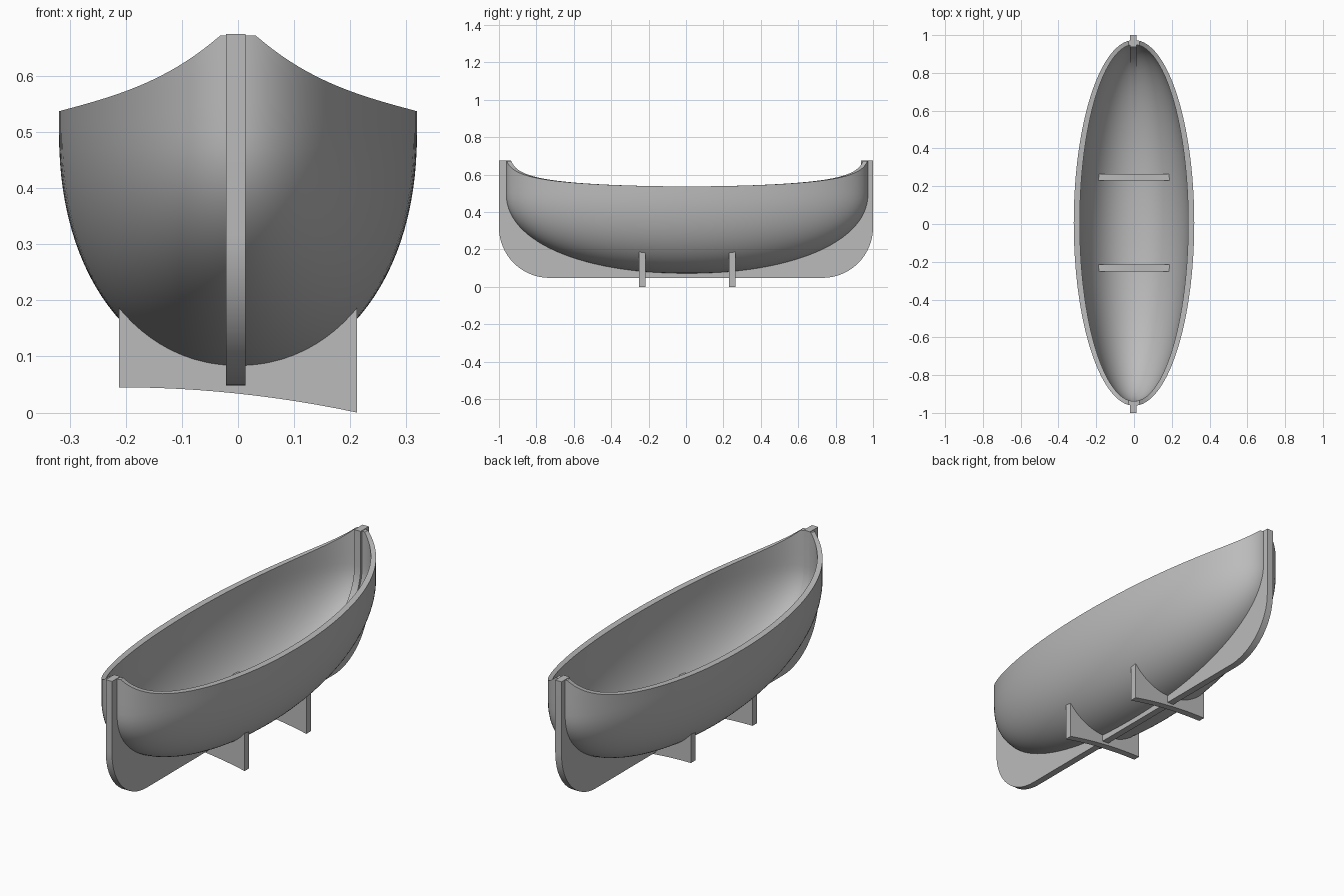
import bpy
import bmesh
from math import sin, cos, pi, radians

if "Cube" in bpy.data.objects:
    bpy.data.objects.remove(bpy.data.objects["Cube"])

# One plain grey for everything
grey = bpy.data.materials.new("plain grey")
grey.use_nodes = True
colour = (0.5, 0.5, 0.5, 1)
grey.diffuse_color = colour
grey.node_tree.nodes["Principled BSDF"].inputs["Base Color"].default_value = colour

SEGMENTS = 128
WATER = 0.5      # height where the bowl turns into upright sides
POWER = 2.15     # fullness of the bowl
SHIFT = 0.006    # hull offset along y


def finish(bm, name, smooth=False):
    bmesh.ops.recalc_face_normals(bm, faces=bm.faces)
    mesh = bpy.data.meshes.new(name)
    bm.to_mesh(mesh)
    bm.free()
    obj = bpy.data.objects.new(name, mesh)
    bpy.context.collection.objects.link(obj)
    mesh.materials.append(grey)
    if smooth:
        bpy.ops.object.select_all(action='DESELECT')
        obj.select_set(True)
        bpy.context.view_layer.objects.active = obj
        bpy.ops.object.shade_smooth_by_angle(angle=radians(35))
    return obj


def bowl_point(a):
    """Radius and depth factors of the bowl, from keel (0) to side (pi/2)."""
    return sin(a) ** (2 / POWER), cos(a) ** (2 / POWER)


def sheer(angle):
    """Rim height: low amidships, sweeping up to flat ends."""
    t = 1 - abs(cos(angle))
    return min(0.672, 0.537 + t * (0.085 + 0.08 * t * t))


def shell_rings(bm, half_width, half_length, depth):
    """Rows of vertices from the bottom centre up to the rim."""
    bottom = bm.verts.new((0, SHIFT, WATER - depth))
    rings = []
    rows = 28
    for i in range(1, rows + 4):
        ring = []
        for k in range(SEGMENTS):
            a = 2 * pi * k / SEGMENTS
            if i <= rows:
                r, d = bowl_point(pi / 2 * i / rows)
                z = WATER - depth * (d if i < rows else 0)
            else:
                r = 1
                z = WATER + (sheer(a) - WATER) * (i - rows) / 3
            ring.append(bm.verts.new((half_width * r * cos(a),
                                      half_length * r * sin(a) + SHIFT, z)))
        rings.append(ring)
    for k in range(SEGMENTS):
        bm.faces.new((bottom, rings[0][k], rings[0][(k + 1) % SEGMENTS]))
    for low, high in zip(rings, rings[1:]):
        bridge(bm, low, high)
    return rings[-1]


def bridge(bm, first, second):
    for k in range(SEGMENTS):
        n = (k + 1) % SEGMENTS
        bm.faces.new((first[k], first[n], second[n], second[k]))


def extruded(name, outline, axis, start, thickness):
    """Flat outline given thickness along x (axis 0) or y (axis 1)."""
    bm = bmesh.new()
    verts = [bm.verts.new((start, u, z) if axis == 0 else (u, start, z))
             for u, z in outline]
    face = bm.faces.new(verts)
    grown = bmesh.ops.extrude_face_region(bm, geom=[face])
    move = [0, 0, 0]
    move[axis] = thickness
    bmesh.ops.translate(bm, vec=move, verts=[
        v for v in grown["geom"] if isinstance(v, bmesh.types.BMVert)])
    return finish(bm, name, smooth=True)


# Hull: outer and inner skins joined by the rim
bm = bmesh.new()
outer = shell_rings(bm, 0.319, 0.968, 0.428)
inner = shell_rings(bm, 0.287, 0.944, 0.418)
bridge(bm, outer, inner)
finish(bm, "hull", smooth=True)

# Keel with upright stem and stern posts, its inner edge buried in the hull
TOP, BASE, RADIUS = 0.675, 0.048, 0.27
half = [(1, TOP)]
for i in range(17):
    a = pi / 2 * i / 16
    half.append((1 - RADIUS + RADIUS * cos(a), BASE + RADIUS - RADIUS * sin(a)))
inside = [(0.936, TOP), (0.936, WATER)]
for i in range(23, 0, -1):
    r, d = bowl_point(pi / 2 * i / 24)
    inside.append((0.936 * r, WATER - 0.422 * d))
outline = (half + [(-y, z) for y, z in reversed(half)]
           + [(-y, z) for y, z in inside] + [(y, z) for y, z in reversed(inside)])
extruded("keel", outline, 0, -0.021, 0.034)

# Two cross supports with a bowed, sloping underside
WIDTH = 0.212
for name, y in (("front_support", -0.233), ("back_support", 0.247)):
    profile = [(WIDTH, 0.187), (-WIDTH, 0.187)]
    for i in range(13):
        d = i / 12
        profile.append((-WIDTH + 2 * WIDTH * d, 0.045 - 0.045 * d * d))
    extruded(name, profile, 1, y - 0.0175, 0.035)
